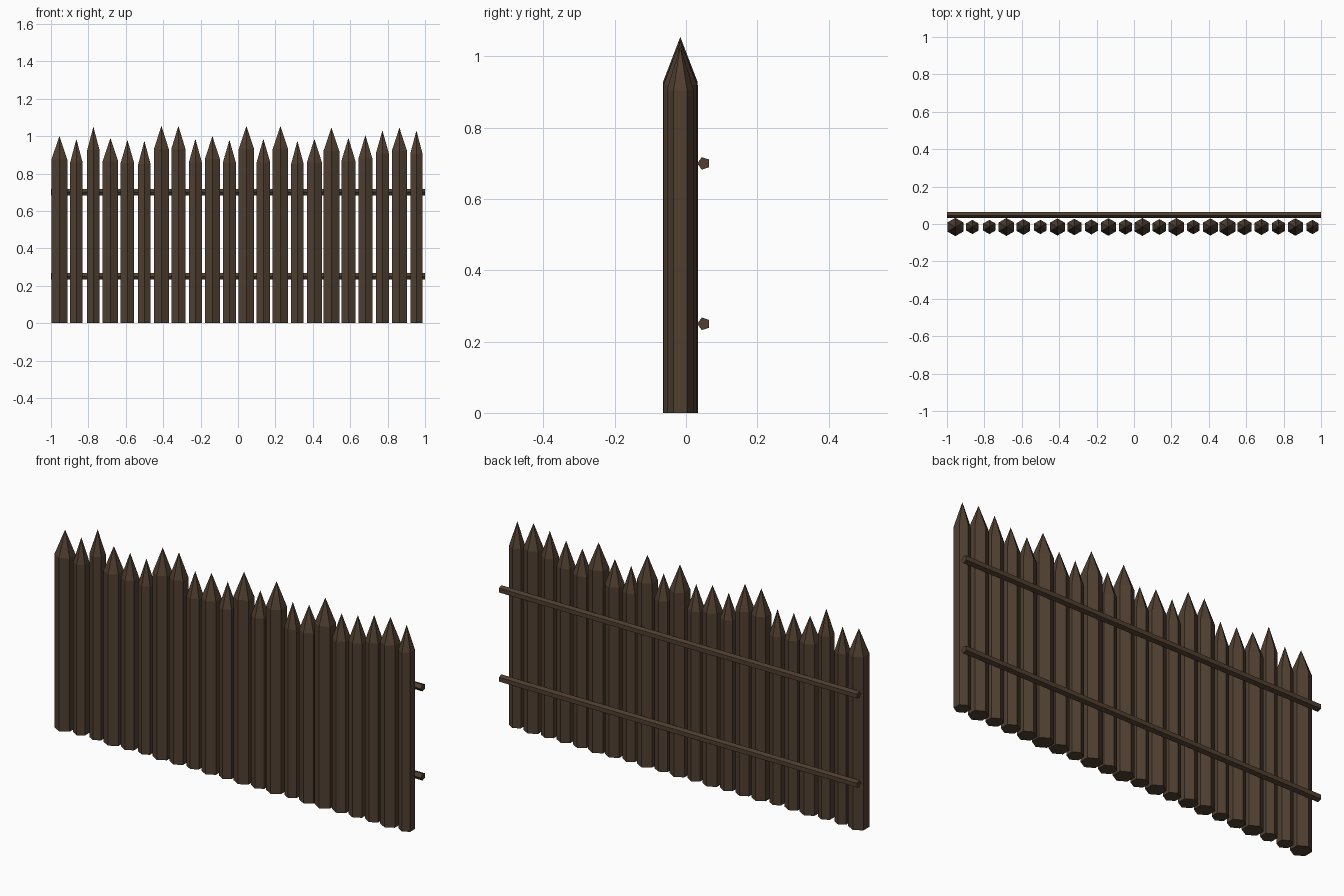
import bpy, bmesh, math
from mathutils import Matrix, Vector

if "Cube" in bpy.data.objects:
    bpy.data.objects.remove(bpy.data.objects["Cube"])

wood = bpy.data.materials.new("dark brown wood")
wood.diffuse_color = (0.08, 0.05, 0.03, 1)
wood.use_nodes = True
wood.node_tree.nodes["Principled BSDF"].inputs["Base Color"].default_value = wood.diffuse_color


def finish(bm, name):
    bmesh.ops.recalc_face_normals(bm, faces=bm.faces)
    mesh = bpy.data.meshes.new(name)
    bm.to_mesh(mesh)
    bm.free()
    mesh.materials.append(wood)
    obj = bpy.data.objects.new(name, mesh)
    bpy.context.collection.objects.link(obj)


# Six-sided stake with corners towards front and back, and a pointed tip
def stake(name, x, y, radius, tip, point=0.125):
    bm = bmesh.new()
    ring = [bm.verts.new((x + radius * math.sin(k * math.pi / 3),
                          y + radius * math.cos(k * math.pi / 3), 0)) for k in range(6)]
    base = bm.faces.new(ring)
    top = bmesh.ops.extrude_face_region(bm, geom=[base], use_keep_orig=True)["geom"]
    bmesh.ops.translate(bm, verts=[v for v in top if isinstance(v, bmesh.types.BMVert)],
                        vec=(0, 0, tip - point))
    cap = next(f for f in top if isinstance(f, bmesh.types.BMFace))
    centre = bmesh.ops.poke(bm, faces=[cap])["verts"][0]
    centre.co.z = tip
    finish(bm, name)


# Five-sided rail along x with one corner against the stakes
def rail(name, y, z, radius):
    bm = bmesh.new()
    bmesh.ops.create_cone(bm, cap_ends=True, segments=5, radius1=radius, radius2=radius, depth=2)
    first = max(bm.verts, key=lambda v: v.co.y).co
    turn = math.radians(-90) - math.atan2(first.y, first.x)
    bmesh.ops.rotate(bm, verts=bm.verts, matrix=Matrix.Rotation(turn, 3, 'Z'))
    bmesh.ops.rotate(bm, verts=bm.verts, matrix=Matrix.Rotation(math.pi / 2, 3, 'Y'))
    bmesh.ops.translate(bm, verts=bm.verts, vec=Vector((0, y, z)))
    finish(bm, name)


# Row of stakes: tip heights and widths from left to right
tips = [1.0, .985, 1.05, .99, .98, .975, 1.055, 1.055, .985, 1.0, .98,
        1.055, .985, 1.055, .975, .985, 1.045, .99, 1.005, 1.03, 1.045, 1.03]
radii = [.049, .038, .038, .048, .042, .038, .046, .044, .04, .047, .041,
         .048, .042, .048, .039, .046, .049, .044, .043, .041, .047, .038]
for i, (tip, r) in enumerate(zip(tips, radii)):
    stake(f"stake_{i + 1}", -0.955 + i * 0.0909, -0.016, r, tip)

# Two rails behind
rail("lower_rail", 0.05, 0.25, 0.0185)
rail("upper_rail", 0.05, 0.70, 0.0185)
